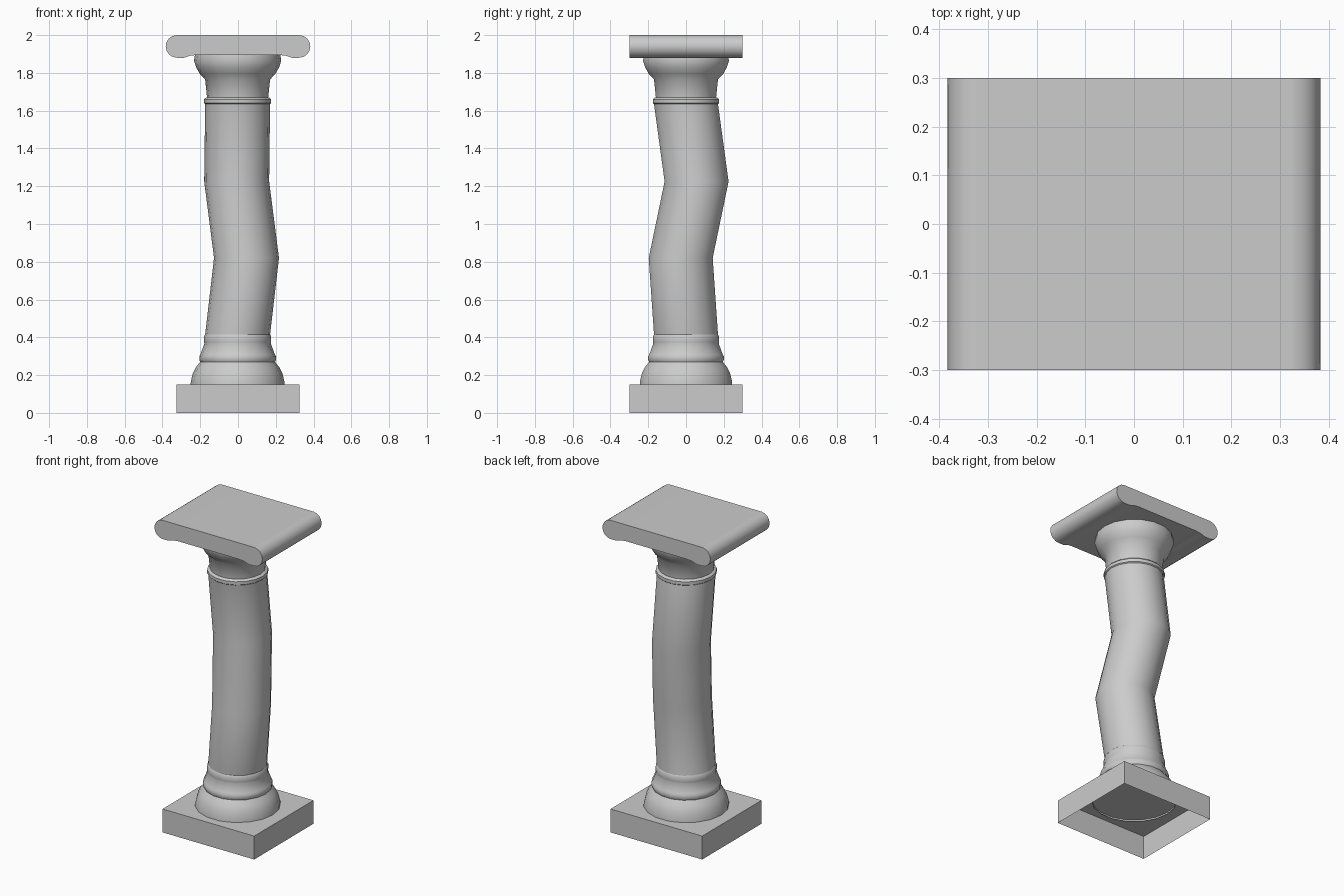
import bpy, bmesh, math

if "Cube" in bpy.data.objects:
    bpy.data.objects.remove(bpy.data.objects["Cube"])

SIDES = 18


def finish(bm, name, angle):
    bmesh.ops.recalc_face_normals(bm, faces=bm.faces)
    mesh = bpy.data.meshes.new(name)
    bm.to_mesh(mesh)
    bm.free()
    obj = bpy.data.objects.new(name, mesh)
    bpy.context.collection.objects.link(obj)
    bpy.ops.object.select_all(action='DESELECT')
    obj.select_set(True)
    bpy.context.view_layer.objects.active = obj
    bpy.ops.object.shade_smooth_by_angle(angle=math.radians(angle))
    return obj


def tube(name, rings):
    """Open tube through rings given as (radius, z, centre x, centre y)."""
    bm = bmesh.new()
    loops = []
    for r, z, cx, cy in rings:
        loops.append([bm.verts.new((cx + r * math.cos(2 * math.pi * i / SIDES),
                                    cy + r * math.sin(2 * math.pi * i / SIDES), z))
                      for i in range(SIDES)])
    for a, b in zip(loops, loops[1:]):
        for i in range(SIDES):
            j = (i + 1) % SIDES
            bm.faces.new((a[i], a[j], b[j], b[i]))
    return finish(bm, name, 40)


def lathe(name, profile):
    return tube(name, [(r, z, -0.002, 0) for r, z in profile])


# Plinth: box with an open underside
bm = bmesh.new()
bmesh.ops.create_cube(bm, size=1)
for v in bm.verts:
    v.co = (v.co.x * 0.65, v.co.y * 0.6, (v.co.z + 0.5) * 0.15)
bottom = [f for f in bm.faces if all(v.co.z < 0.01 for v in f.verts)]
bmesh.ops.delete(bm, geom=bottom, context='FACES_ONLY')
finish(bm, "plinth", 30)

# Moulded column foot
lathe("column_foot", [(0.249, 0.14), (0.248, 0.165), (0.237, 0.21), (0.222, 0.24),
                      (0.198, 0.27), (0.203, 0.28), (0.203, 0.30), (0.197, 0.31),
                      (0.176, 0.367), (0.178, 0.375), (0.178, 0.405), (0.172, 0.415)])

# Crooked shaft
tube("shaft", [(0.172, 0.415, -0.002, 0), (0.172, 0.82, 0.045, -0.028),
               (0.172, 1.225, -0.007, 0.056), (0.172, 1.635, -0.002, 0)])

# Neck ring and flared capital
lathe("capital", [(0.172, 1.635), (0.178, 1.64), (0.178, 1.66), (0.170, 1.668),
                  (0.162, 1.67), (0.172, 1.765), (0.200, 1.795), (0.220, 1.83),
                  (0.231, 1.865), (0.226, 1.895)])

# Top slab: right half profile with a rolled end, mirrored and extruded along y
half = [(0.215, 1.895), (0.25, 1.892), (0.285, 1.88)]
half += [(0.323 + 0.06 * math.cos(math.radians(a)), 1.94 + 0.06 * math.sin(math.radians(a)))
         for a in range(-90, 91, 22)]
half.append((0.323, 2.0))
outline = half + [(-x, z) for x, z in reversed(half)]
bm = bmesh.new()
face = bm.faces.new([bm.verts.new((x, -0.3, z)) for x, z in outline])
ext = bmesh.ops.extrude_face_region(bm, geom=[face], use_keep_orig=True)
for v in ext["geom"]:
    if isinstance(v, bmesh.types.BMVert):
        v.co.y = 0.3
finish(bm, "top_slab", 35)
